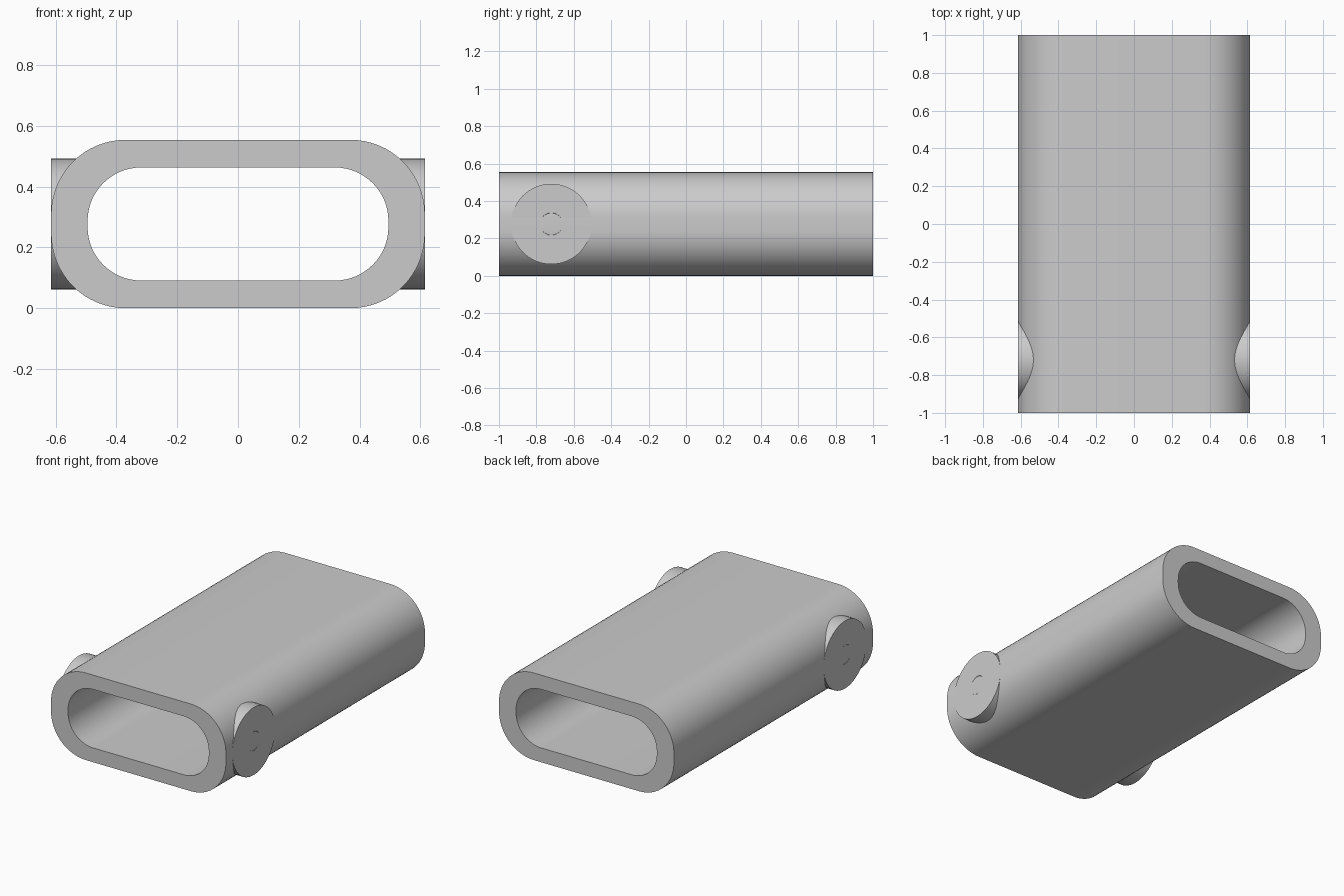
import bpy, bmesh, math

cube = bpy.data.objects.get("Cube")
if cube:
    bpy.data.objects.remove(cube, do_unlink=True)

grey = bpy.data.materials.new("plain grey")
grey.use_nodes = True
grey.diffuse_color = (0.6, 0.6, 0.6, 1)
grey.node_tree.nodes["Principled BSDF"].inputs["Base Color"].default_value = (0.6, 0.6, 0.6, 1)

MID_Z = 0.277
HALF_WIDTH = 0.615


def rounded_outline(half_w, half_h, radius, steps=16):
    """Counter-clockwise rounded rectangle in x, z."""
    points = []
    for corner, (sx, sz) in enumerate([(1, 1), (-1, 1), (-1, -1), (1, -1)]):
        for i in range(steps + 1):
            a = math.pi / 2 * (corner + i / steps)
            points.append((sx * (half_w - radius) + radius * math.cos(a),
                           MID_Z + sz * (half_h - radius) + radius * math.sin(a)))
    return points


def finish(bm, name):
    bmesh.ops.recalc_face_normals(bm, faces=bm.faces)
    mesh = bpy.data.meshes.new(name)
    bm.to_mesh(mesh)
    bm.free()
    mesh.materials.append(grey)
    obj = bpy.data.objects.new(name, mesh)
    bpy.context.collection.objects.link(obj)
    bpy.ops.object.select_all(action='DESELECT')
    obj.select_set(True)
    bpy.context.view_layer.objects.active = obj
    bpy.ops.object.shade_smooth_by_angle(angle=math.radians(30))
    return obj


# Hollow sleeve: outer and inner walls joined by flat end rims
bm = bmesh.new()
outer = rounded_outline(HALF_WIDTH, MID_Z, 0.245)
inner = rounded_outline(0.495, 0.186, 0.176)
loops = [[bm.verts.new((x, y, z)) for x, z in outline]
         for outline, y in [(outer, -1), (outer, 1), (inner, 1), (inner, -1)]]
for k in range(4):
    a, b = loops[k], loops[(k + 1) % 4]
    for i in range(len(a)):
        j = (i + 1) % len(a)
        bm.faces.new((a[i], a[j], b[j], b[i]))
finish(bm, "sleeve")


# Round side bosses, each with a shallow centre dimple
def boss(name, side):
    bm = bmesh.new()
    rings = []
    for radius, x in [(0.215, 0.51), (0.215, HALF_WIDTH),
                      (0.06, HALF_WIDTH), (0.055, HALF_WIDTH - 0.004)]:
        rings.append([bm.verts.new((side * x,
                                    -0.72 + radius * math.cos(math.tau * i / 64),
                                    MID_Z + radius * math.sin(math.tau * i / 64)))
                      for i in range(64)])
    for a, b in zip(rings, rings[1:]):
        for i in range(64):
            j = (i + 1) % 64
            bm.faces.new((a[i], a[j], b[j], b[i]))
    bm.faces.new(rings[0])
    bm.faces.new(rings[-1])
    finish(bm, name)


boss("left_boss", 1)
boss("right_boss", -1)
